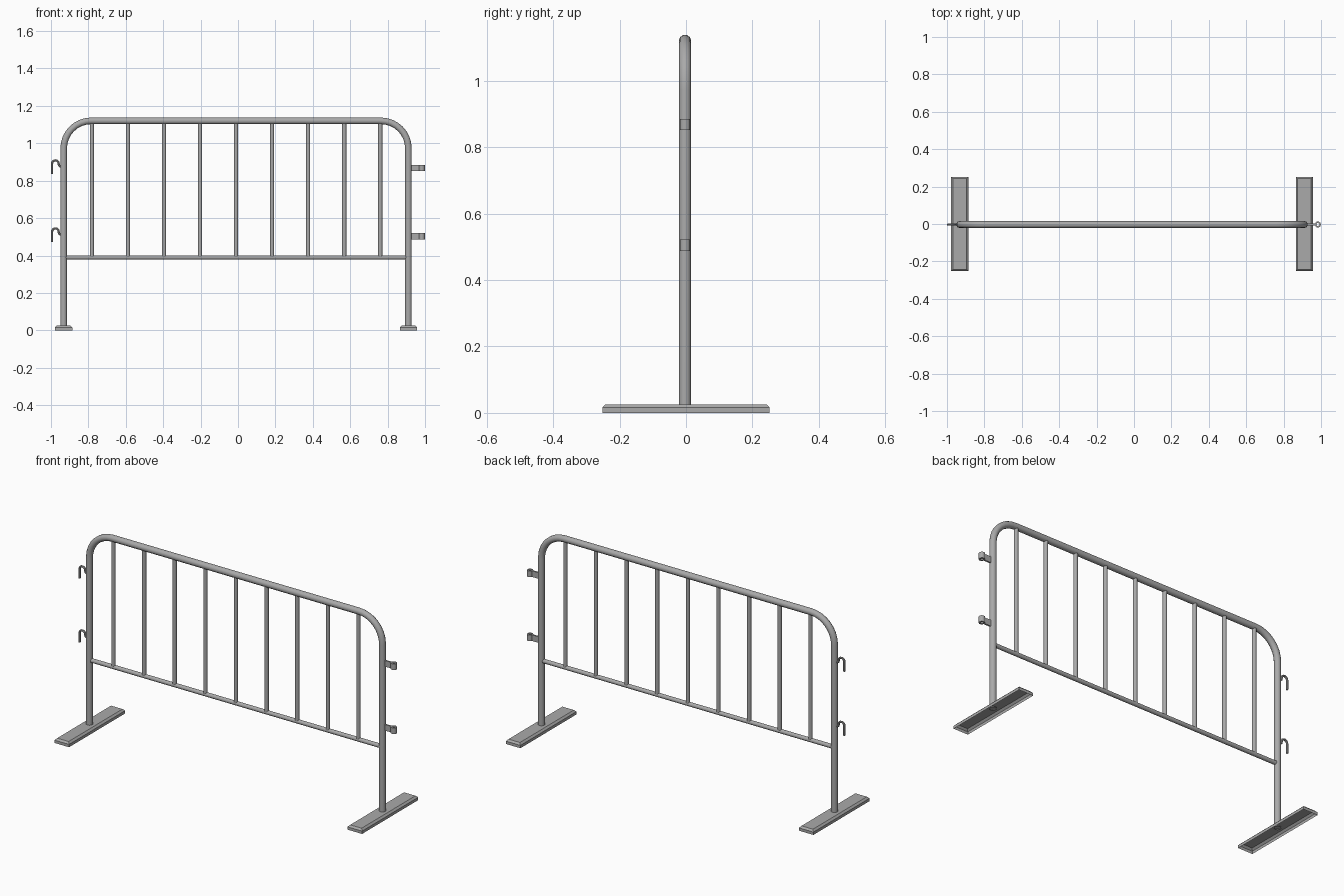
import bpy, bmesh, math
from mathutils import Vector

cube = bpy.data.objects.get("Cube")
if cube:
    bpy.data.objects.remove(cube, do_unlink=True)

STEEL = bpy.data.materials.new("grey steel")
STEEL.use_nodes = True
STEEL.diffuse_color = (0.4, 0.4, 0.4, 1)
STEEL.node_tree.nodes["Principled BSDF"].inputs["Base Color"].default_value = STEEL.diffuse_color

TUBE_Y = -0.003
POSTS = {"right": -0.932, "left": 0.911}


def finish(name, bm, smooth=True):
    mesh = bpy.data.meshes.new(name)
    bm.to_mesh(mesh)
    bm.free()
    obj = bpy.data.objects.new(name, mesh)
    bpy.context.collection.objects.link(obj)
    mesh.materials.append(STEEL)
    if smooth:
        bpy.ops.object.select_all(action="DESELECT")
        obj.select_set(True)
        bpy.context.view_layer.objects.active = obj
        bpy.ops.object.shade_smooth_by_angle(angle=math.radians(40))


def tube(name, path, radius, sides=10, capped=True):
    """Sweep a round section along (x, z) points in the panel plane."""
    bm = bmesh.new()
    pts = [Vector((x, TUBE_Y, z)) for x, z in path]
    across = Vector((0, 1, 0))
    rings = []
    for i, p in enumerate(pts):
        a, b = pts[max(i - 1, 0)], pts[min(i + 1, len(pts) - 1)]
        normal = (b - a).normalized().cross(across)
        rings.append([bm.verts.new(p + radius * (math.cos(t) * across + math.sin(t) * normal))
                      for t in (2 * math.pi * k / sides for k in range(sides))])
    for r, s in zip(rings, rings[1:]):
        for k in range(sides):
            n = (k + 1) % sides
            bm.faces.new((r[k], r[n], s[n], s[k]))
    if capped:
        bm.faces.new(rings[0])
        bm.faces.new(rings[-1])
    bmesh.ops.recalc_face_normals(bm, faces=bm.faces)
    finish(name, bm)


def arc(cx, cz, r, start, end, steps):
    angles = [math.radians(start + (end - start) * i / steps) for i in range(steps + 1)]
    return [(cx + r * math.cos(t), cz + r * math.sin(t)) for t in angles]


# Bent outer frame with both posts, open at the bottom
BEND, TOP, FOOT_TOP = 0.147, 1.12, 0.026
xr, xl = POSTS["right"], POSTS["left"]
frame = [(xr, FOOT_TOP - 0.004)]
frame += arc(xr + BEND, TOP - BEND, BEND, 180, 90, 8)
frame += arc(xl - BEND, TOP - BEND, BEND, 90, 0, 8)
frame += [(xl, FOOT_TOP - 0.004)]
tube("outer_frame", frame, 0.0185, capped=False)

# Lower rail and upright bars
RAIL_Z = 0.39
tube("lower_rail", [(xr, RAIL_Z), (xl, RAIL_Z)], 0.012)
for i in range(9):
    x = -0.781 + i * 0.1927
    tube(f"upright_bar_{i + 1}", [(x, RAIL_Z), (x, TOP)], 0.0115)


# Feet: pressed sheet covers with chamfered tops, open underneath
def foot(name, cx):
    bm = bmesh.new()
    loops = []
    for inset, z in ((0, 0), (0, 0.016), (0.01, FOOT_TOP)):
        hx, hy = 0.046 - inset, 0.252 - inset
        loops.append([bm.verts.new((cx + sx * hx, sy * hy, z))
                      for sx, sy in ((-1, -1), (1, -1), (1, 1), (-1, 1))])
    for a, b in zip(loops, loops[1:]):
        for k in range(4):
            n = (k + 1) % 4
            bm.faces.new((a[k], a[n], b[n], b[k]))
    bm.faces.new(loops[-1])
    finish(name, bm, smooth=False)


for side, x in POSTS.items():
    foot(f"{side}_foot", x)


# Hooks on the right post
def hook(name, top):
    r = 0.0175
    cx = -0.9765
    path = [(cx - r, top - 0.078)] + arc(cx, top - r - 0.006, r, 180, 0, 8)
    path += [(cx + r + 0.002, top - 0.034), (cx + r + 0.008, top - 0.038), (xr, top - 0.038)]
    tube(name, path, 0.006, 8)


# Eyelets on the left post: a thick open ring on a flat strap
def eyelet(name, z):
    bm = bmesh.new()
    cx, half, outer, inner, n = 0.983, 0.0172, 0.0165, 0.008, 10
    loops = []
    for r, h in ((outer, -half), (outer, half), (inner, half), (inner, -half)):
        loops.append([bm.verts.new((cx + r * math.cos(2 * math.pi * k / n),
                                    TUBE_Y + r * math.sin(2 * math.pi * k / n), z + h))
                      for k in range(n)])
    for a, b in zip(loops, loops[1:] + loops[:1]):
        for k in range(n):
            m = (k + 1) % n
            bm.faces.new((a[k], a[m], b[m], b[k]))
    strap = bmesh.ops.create_cube(bm, size=1)["verts"]
    x0, x1 = xl + 0.005, cx - 0.011
    bmesh.ops.scale(bm, verts=strap, vec=(x1 - x0, 0.009, 2 * half))
    bmesh.ops.translate(bm, verts=strap, vec=((x0 + x1) / 2, TUBE_Y, z))
    bmesh.ops.recalc_face_normals(bm, faces=bm.faces)
    finish(name, bm)


for level, drop in (("upper", 0), ("lower", 0.364)):
    hook(f"{level}_hook", 0.915 - drop)
    eyelet(f"{level}_eyelet", 0.868 - drop)
